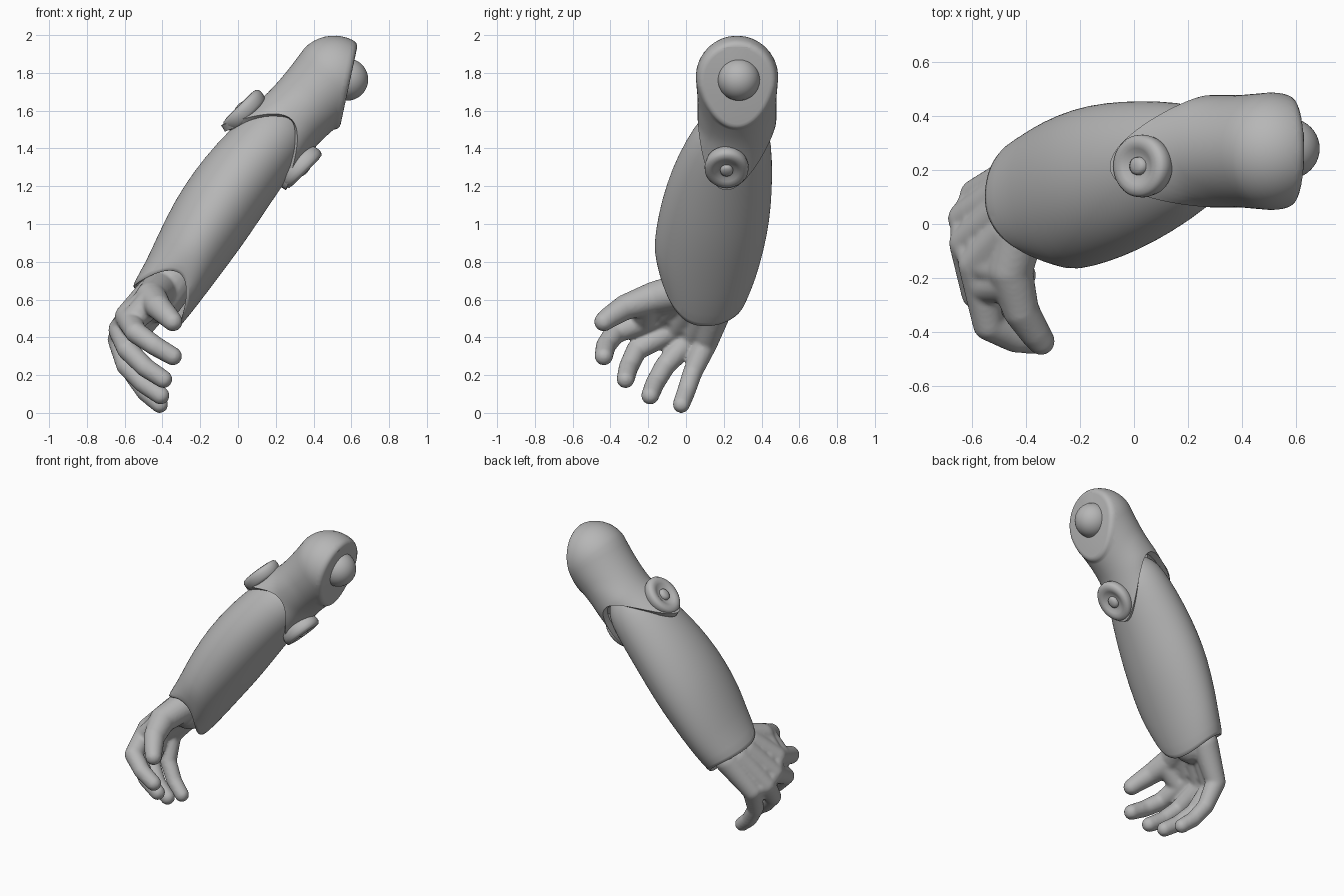
import bpy, bmesh, math
from mathutils import Vector, Matrix

cube = bpy.data.objects.get("Cube")
if cube:
    bpy.data.objects.remove(cube)

grey = bpy.data.materials.new("plain_grey")
grey.use_nodes = True
COLOUR = (0.47, 0.47, 0.47, 1)
grey.diffuse_color = COLOUR
grey.node_tree.nodes["Principled BSDF"].inputs["Base Color"].default_value = COLOUR


def finish(bm, name, angle=40):
    bmesh.ops.recalc_face_normals(bm, faces=bm.faces)
    mesh = bpy.data.meshes.new(name)
    bm.to_mesh(mesh)
    bm.free()
    mesh.materials.append(grey)
    obj = bpy.data.objects.new(name, mesh)
    bpy.context.collection.objects.link(obj)
    bpy.ops.object.select_all(action='DESELECT')
    obj.select_set(True)
    bpy.context.view_layer.objects.active = obj
    bpy.ops.object.shade_smooth_by_angle(angle=math.radians(angle))
    return obj


def loft(rows, sides, point):
    """Skin closed rings; point(row, angle) gives each position."""
    bm = bmesh.new()
    rings = [[bm.verts.new(point(r, math.tau * k / sides)) for k in range(sides)] for r in rows]
    for a, b in zip(rings, rings[1:]):
        for k in range(sides):
            n = (k + 1) % sides
            bm.faces.new((a[k], a[n], b[n], b[k]))
    bm.faces.new(rings[0])
    bm.faces.new(rings[-1])
    return bm


Y = Vector((0, 1, 0))

# Upper arm: tube with rounded shoulder, slight neck and two hinge tabs at the elbow
HALF = math.sqrt(0.5)
UP = Vector((HALF, 0, HALF))
SIDE = Vector((HALF, 0, -HALF))
SHOULDER, NOTCH, TAB = 1.616, 1.294, 0.29


def upper_point(row, t):
    kind, f = row
    c, s = math.cos(t), math.sin(t)
    edge = NOTCH - TAB * s * s
    ru, rw = 0.208, 0.22
    if kind == "dome":
        a = SHOULDER + rw * math.sin(f)
        ru, rw = (0.218 * math.cos(f), rw * math.cos(f))
    else:
        a = SHOULDER + (edge - SHOULDER) * f
        ru += 0.01 * (1 - min(f * 2, 1))
        rw += 0.025 * max(0, NOTCH - a) / TAB - 0.03 * math.sin(math.pi * f)
        if kind == "lip":
            ru, rw = ru - 0.035, rw - 0.04
    y = 0.27 - 0.2 * max(0, NOTCH - a)
    return UP * a + SIDE * (-0.897 + rw * s) + Y * (y + ru * c)


rows = [("dome", math.radians(d)) for d in range(88, 0, -8)]
rows += [("tube", i / 12) for i in range(12)] + [("tube", 0.985), ("lip", 1), ("lip", 0.6)]
bm = loft(rows, 64, upper_point)
# Flat shoulder face with a soft rim
normal = Vector((0.978, 0, -0.21))
bmesh.ops.bisect_plane(bm, geom=bm.verts[:] + bm.edges[:] + bm.faces[:], dist=1e-5,
                       plane_co=Vector((0.568, 0.27, 1.785)), plane_no=normal, clear_outer=True)
rim = [e for e in bm.edges if e.is_boundary]
cap = bmesh.ops.holes_fill(bm, edges=rim, sides=0)["faces"]
bmesh.ops.recalc_face_normals(bm, faces=bm.faces)
for thick, depth in ((0.005, 0.012), (0.008, 0.01), (0.011, 0.006), (0.012, 0.002)):
    bmesh.ops.inset_region(bm, faces=cap, thickness=thick, depth=depth)
finish(bm, "upper_arm", 50)

# Shoulder ball
bm = bmesh.new()
bmesh.ops.create_uvsphere(bm, u_segments=40, v_segments=24, radius=0.112)
bmesh.ops.translate(bm, verts=bm.verts, vec=(0.577, 0.28, 1.765))
finish(bm, "shoulder_ball")

# Elbow hinge discs with a shallow dish and a small bolt
DISC = [(0.10, -0.08), (0.117, -0.06), (0.124, -0.03), (0.122, -0.01), (0.112, 0.003), (0.09, 0.007),
        (0.07, 0.002), (0.055, -0.008), (0.036, -0.01), (0.034, 0.002), (0.024, 0.01), (0.008, 0.013)]
for name, sign in (("outer_elbow_disc", -1), ("inner_elbow_disc", 1)):
    hub = UP * 1.155 + SIDE * (-0.897 + sign * 0.243) + Y * 0.215
    bm = loft(DISC, 40, lambda p, t: hub + SIDE * sign * p[1]
              + (Y * math.cos(t) * 0.94 + UP * math.sin(t) * 1.08) * p[0])
    finish(bm, name, 60)

# Forearm sleeve: swelling tube, notched on the thumb side of the wrist
DOWN = Vector((-0.57, -0.2, -0.8)).normalized()
U = (Y - DOWN * DOWN.y).normalized()
W = U.cross(DOWN)
if W.x < 0:
    W.negate()
# x, y, z, half width, half depth, wrist-edge weight
SLEEVE = [(0.29, 0.28, 1.60, 0.06, 0.06, 0), (0.275, 0.275, 1.575, 0.12, 0.12, 0),
          (0.24, 0.265, 1.53, 0.17, 0.165, 0), (0.18, 0.245, 1.455, 0.212, 0.19, 0),
          (0.05, 0.205, 1.30, 0.258, 0.208, 0), (-0.06, 0.173, 1.15, 0.284, 0.216, 0),
          (-0.16, 0.143, 1.0, 0.295, 0.215, 0), (-0.27, 0.105, 0.82, 0.288, 0.194, 0.2),
          (-0.34, 0.085, 0.70, 0.268, 0.178, 0.6), (-0.42, 0.065, 0.585, 0.24, 0.168, 1),
          (-0.422, 0.065, 0.578, 0.228, 0.157, 1), (-0.41, 0.065, 0.595, 0.215, 0.145, 1),
          (-0.30, 0.10, 0.77, 0.205, 0.14, 0.5)]


def sleeve_point(r, t):
    c, s = math.cos(t), math.sin(t)
    lift = 0.15 * max(0, -c) ** 2 + 0.03 * max(0, c) ** 2 - 0.035 * max(0, s) ** 2
    return Vector(r[:3]) + U * r[3] * c + W * r[4] * s - DOWN * lift * r[5]


sleeve = finish(loft(SLEEVE, 48, sleeve_point), "forearm_sleeve", 60)
sub = sleeve.modifiers.new("smooth_surface", 'SUBSURF')
sub.levels = sub.render_levels = 1

# Hand: tapered limbs fused into one skin
hand = bmesh.new()


def limb(points):
    """Chain of balls (x, y, z, radius) joined by cones."""
    for p in points:
        bmesh.ops.create_uvsphere(hand, u_segments=20, v_segments=12, radius=p[3],
                                  matrix=Matrix.Translation(p[:3]))
    for p, q in zip(points, points[1:]):
        a, b = Vector(p[:3]), Vector(q[:3])
        turn = (b - a).to_track_quat('Z', 'Y').to_matrix().to_4x4()
        bmesh.ops.create_cone(hand, cap_ends=True, segments=20, radius1=p[3], radius2=q[3],
                              depth=(b - a).length, matrix=Matrix.Translation((a + b) / 2) @ turn)


# Wrist
limb([(-0.33, 0.09, 0.73, 0.13), (-0.42, 0.07, 0.60, 0.125)])
# Little, ring, middle and index fingers: carpal, knuckle, two joints, tip
FINGERS = [
    [(-0.44, 0.17, 0.57, 0.085), (-0.585, 0.105, 0.37, 0.063), (-0.56, 0.035, 0.215, 0.052),
     (-0.49, 0.00, 0.11, 0.049), (-0.415, -0.025, 0.045, 0.046)],
    [(-0.47, 0.11, 0.58, 0.085), (-0.625, 0.02, 0.39, 0.066), (-0.59, -0.11, 0.25, 0.055),
     (-0.50, -0.165, 0.155, 0.051), (-0.41, -0.19, 0.092, 0.048)],
    [(-0.48, 0.04, 0.60, 0.085), (-0.62, -0.07, 0.44, 0.067), (-0.585, -0.26, 0.335, 0.056),
     (-0.49, -0.305, 0.24, 0.052), (-0.395, -0.32, 0.178, 0.048)],
    [(-0.46, -0.03, 0.63, 0.085), (-0.585, -0.15, 0.51, 0.068), (-0.54, -0.375, 0.425, 0.058),
     (-0.44, -0.425, 0.355, 0.053), (-0.345, -0.435, 0.30, 0.049)]]
for finger in FINGERS:
    limb(finger)
# Thumb
THUMB = [(-0.42, -0.01, 0.65, 0.095), (-0.46, -0.17, 0.61, 0.085), (-0.42, -0.32, 0.56, 0.068),
         (-0.37, -0.40, 0.51, 0.058), (-0.345, -0.435, 0.483, 0.052)]
limb(THUMB)


# Palm webs between neighbouring digits
def between(p, q, f):
    return tuple(a + (b - a) * f for a, b in zip(p, q))


for one, two in zip(FINGERS, FINGERS[1:] + [THUMB]):
    for f in (0.35, 0.7, 1):
        a, b = between(one[0], one[1], f), between(two[0], two[1], f)
        limb([a[:3] + (a[3] * 0.88,), b[:3] + (b[3] * 0.88,)])
limb([between(FINGERS[3][1], FINGERS[3][2], 0.35), between(THUMB[1], THUMB[2], 0.3)])

hand_obj = finish(hand, "hand", 180)
fuse = hand_obj.modifiers.new("fuse", 'REMESH')
fuse.mode = 'VOXEL'
fuse.voxel_size = 0.01
fuse.use_smooth_shade = True
soften = hand_obj.modifiers.new("soften", 'SMOOTH')
soften.factor = 0.5
soften.iterations = 6
